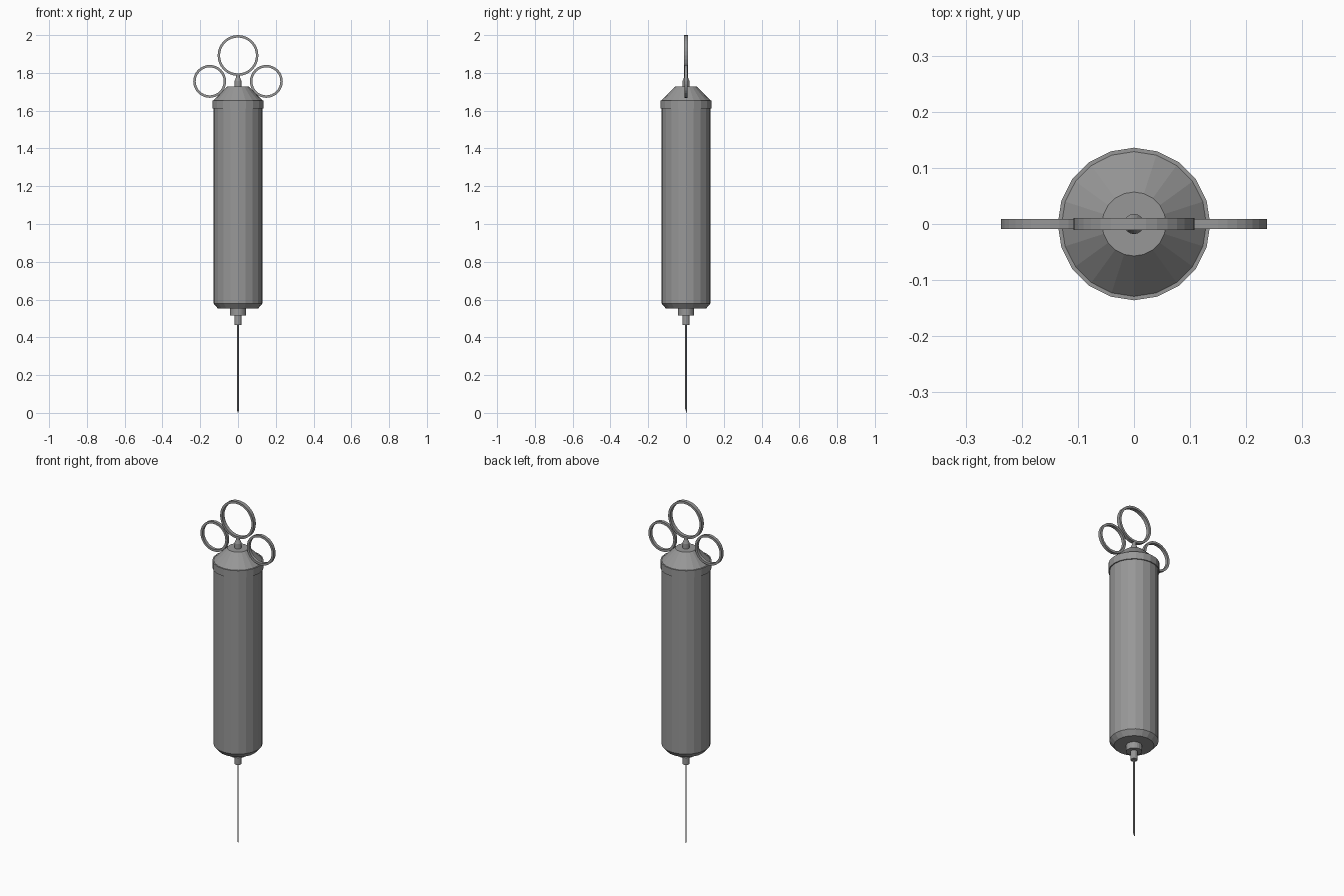
import bpy
import bmesh
from math import sin, cos, pi

cube = bpy.data.objects.get("Cube")
if cube:
    bpy.data.objects.remove(cube, do_unlink=True)

steel = bpy.data.materials.new("grey steel")
steel.use_nodes = True
GREY = (0.31, 0.31, 0.31, 1)
steel.diffuse_color = GREY
steel.node_tree.nodes["Principled BSDF"].inputs["Base Color"].default_value = GREY


def add_object(name, bm, location=(0, 0, 0)):
    bmesh.ops.recalc_face_normals(bm, faces=bm.faces)
    mesh = bpy.data.meshes.new(name)
    bm.to_mesh(mesh)
    bm.free()
    mesh.materials.append(steel)
    obj = bpy.data.objects.new(name, mesh)
    obj.location = location
    bpy.context.collection.objects.link(obj)
    return obj


def sweep(bm, profile, sides, closed, axis="z"):
    """Turn a (radius, height) profile around an axis; cap the ends if it is open."""
    rings = []
    for r, h in profile:
        ring = []
        for i in range(sides):
            a = 2 * pi * i / sides
            u, v = r * cos(a), r * sin(a)
            ring.append(bm.verts.new((u, v, h) if axis == "z" else (u, h, v)))
        rings.append(ring)
    pairs = list(zip(rings, rings[1:] + rings[:1]))
    for low, high in pairs if closed else pairs[:-1]:
        for i in range(sides):
            j = (i + 1) % sides
            bm.faces.new((low[i], low[j], high[j], high[i]))
    if not closed:
        bm.faces.new(rings[0])
        bm.faces.new(rings[-1])
    return rings


def lathe(name, profile, sides=20):
    bm = bmesh.new()
    sweep(bm, profile, sides, False)
    return add_object(name, bm)


def finger_ring(name, x, z, radius, half_width, thickness=0.013):
    bm = bmesh.new()
    inner = radius - thickness
    section = [(inner, -half_width), (radius, -half_width),
               (radius, half_width), (inner, half_width)]
    sweep(bm, section, 32, True, "y")
    return add_object(name, bm, (x, 0, z))


# Barrel with chamfered base, screw collar and conical cap
lathe("barrel", [(0.106, 0.552), (0.13, 0.58), (0.13, 1.615)])
lathe("collar", [(0.136, 1.612), (0.136, 1.655), (0.129, 1.655)])
lathe("cap", [(0.129, 1.65), (0.129, 1.655), (0.057, 1.727)])

# Plunger stem under the thumb ring
lathe("plunger_stem", [(0.018, 1.72), (0.018, 1.757), (0.011, 1.775), (0.009, 1.795)], 16)

# Needle fitting
lathe("needle_hub", [(0.042, 0.515), (0.042, 0.556)])
lathe("needle_socket", [(0.019, 0.465), (0.019, 0.52)], 16)

# Needle with a slanted tip
bm = bmesh.new()
tip = sweep(bm, [(0.004, 0.01), (0.004, 0.47)], 8, False)[0]
for vert in tip:
    vert.co.z -= vert.co.y * 2.5
add_object("needle", bm)

# Thumb ring and the pair of finger rings
finger_ring("thumb_ring", 0, 1.892, 0.108, 0.011)
for side, label in ((1, "left"), (-1, "right")):
    finger_ring(label + "_finger_ring", side * 0.15, 1.755, 0.087, 0.009)
